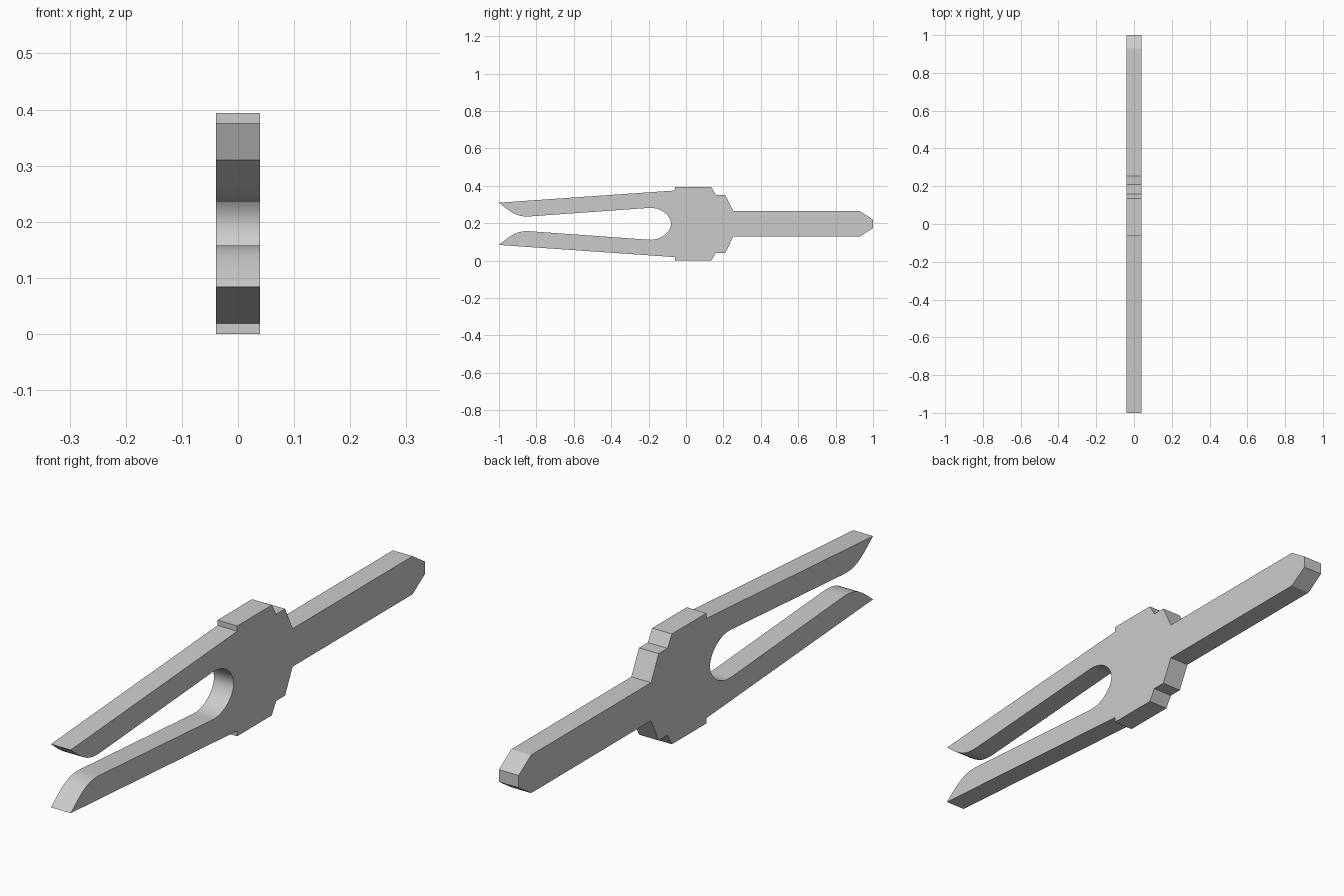
import bpy, bmesh, math
from mathutils import Vector
from mathutils.geometry import interpolate_bezier

cube = bpy.data.objects.get("Cube")
if cube:
    bpy.data.objects.remove(cube, do_unlink=True)

HALF_WIDTH = 0.039
MID_Z = 0.197


def curve(a, b, c, d, steps):
    """Points of a Bezier arc in the (y, height above axis) plane."""
    pts = interpolate_bezier(*[Vector((p[0], p[1], 0)) for p in (a, b, c, d)], steps)
    return [(p.x, p.y) for p in pts]


# Upper outer edge: prong, stepped shoulder, handle, chamfered end
outer = [(-1, 0.113), (-0.06, 0.178), (-0.06, 0.197), (0.135, 0.197),
         (0.16, 0.155), (0.21, 0.155), (0.253, 0.068), (0.93, 0.068), (1, 0.022)]

# Upper inner edge: rounded slot end, then the curved prong tip
slot_end = curve((-0.08, 0), (-0.08, 0.04), (-0.13, 0.09), (-0.2, 0.085), 16)
tip = curve((-0.83, 0.04), (-0.9, 0.035), (-0.93, 0.055), (-1, 0.113), 14)
inner = slot_end + tip[:-1]

# Close the outline by mirroring it about the axis
lower_outer = [(y, -h) for y, h in reversed(outer)]
lower_inner = [(y, -h) for y, h in reversed(inner[1:])]
outline = outer + lower_outer + lower_inner + inner

# Extrude the outline into a flat plate
bm = bmesh.new()
verts = [bm.verts.new((-HALF_WIDTH, y, MID_Z + h)) for y, h in outline]
face = bm.faces.new(verts)
result = bmesh.ops.extrude_face_region(bm, geom=[face], use_keep_orig=True)
moved = [g for g in result["geom"] if isinstance(g, bmesh.types.BMVert)]
bmesh.ops.translate(bm, verts=moved, vec=(2 * HALF_WIDTH, 0, 0))
bmesh.ops.recalc_face_normals(bm, faces=bm.faces)
mesh = bpy.data.meshes.new("fork_plate")
bm.to_mesh(mesh)
bm.free()

plate = bpy.data.objects.new("fork_plate", mesh)
bpy.context.collection.objects.link(plate)

# Plain grey
grey = bpy.data.materials.new("light_grey")
colour = (0.6, 0.6, 0.6, 1)
grey.diffuse_color = colour
grey.use_nodes = True
grey.node_tree.nodes["Principled BSDF"].inputs["Base Color"].default_value = colour
mesh.materials.append(grey)

# Smooth the curved walls, keep the corners sharp
bpy.context.view_layer.objects.active = plate
plate.select_set(True)
bpy.ops.object.shade_smooth_by_angle(angle=math.radians(25))
